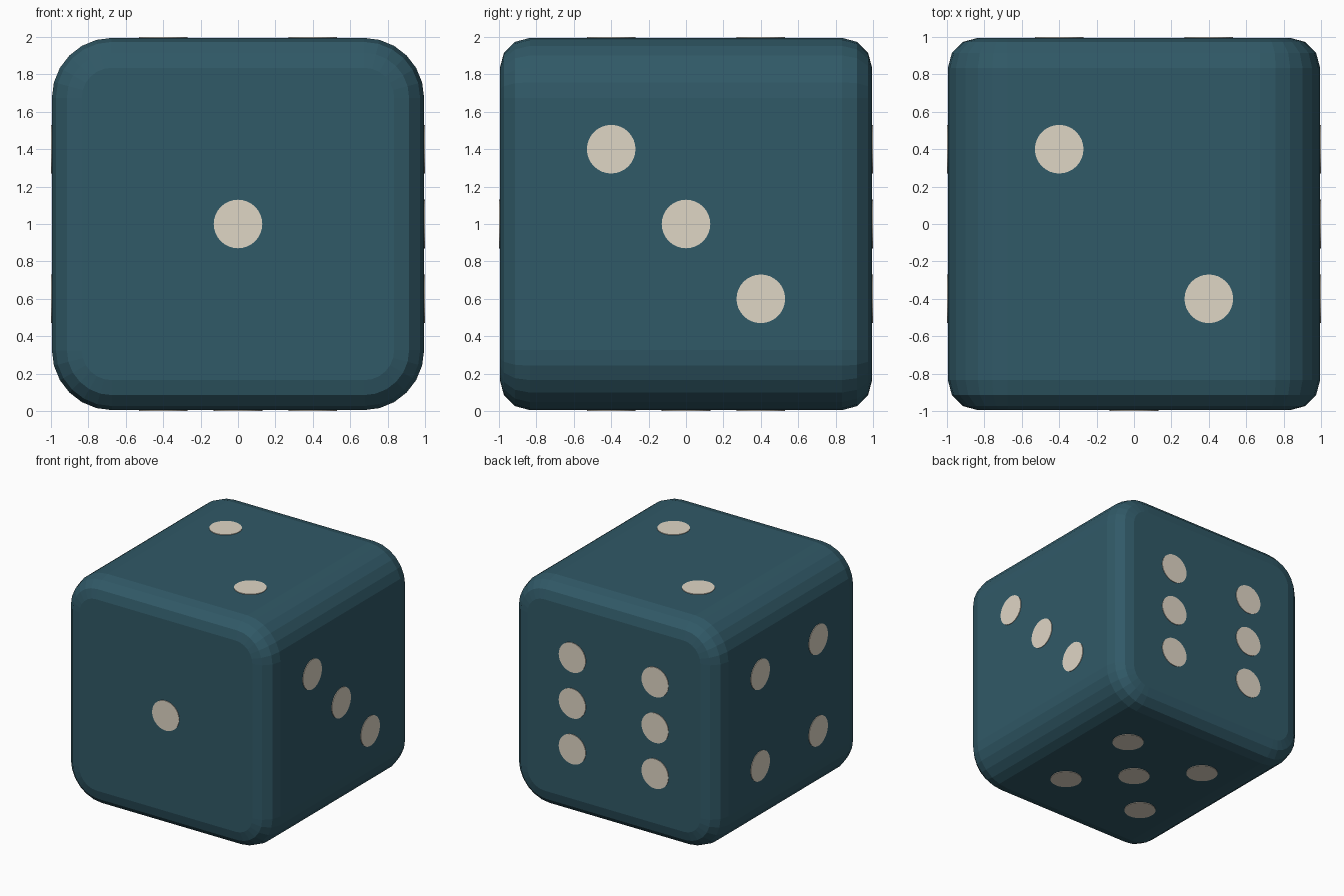
import bpy, bmesh
from math import sin, cos, pi
from mathutils import Matrix, Vector

if "Cube" in bpy.data.objects:
    bpy.data.objects.remove(bpy.data.objects["Cube"])

HALF, CORNER, BEVEL = 0.995, 0.32, 0.16   # body half size, long-edge radius, end bevel
PIP_R, PIP_OUT, PIP_DEEP = 0.13, 0.005, 0.015


def material(name, colour):
    m = bpy.data.materials.new(name)
    m.diffuse_color = (*colour, 1)
    m.use_nodes = True
    m.node_tree.nodes["Principled BSDF"].inputs["Base Color"].default_value = m.diffuse_color
    return m


def add_object(name, bm, mat):
    bmesh.ops.recalc_face_normals(bm, faces=bm.faces)
    me = bpy.data.meshes.new(name)
    bm.to_mesh(me)
    bm.free()
    me.materials.append(mat)
    ob = bpy.data.objects.new(name, me)
    bpy.context.collection.objects.link(ob)
    return ob


def rounded_square(inset):
    """Outline in x/z: six segments per corner, around z = 1."""
    core, r = HALF - CORNER, CORNER - inset
    pts = []
    for q, (sx, sz) in enumerate([(1, 1), (-1, 1), (-1, -1), (1, -1)]):
        for i in range(7):
            a = (q + i / 6) * pi / 2
            pts.append((sx * core + r * cos(a), 1 + sz * core + r * sin(a)))
    return pts


teal = material("teal", (0.03, 0.10, 0.135))
ivory = material("ivory", (0.74, 0.67, 0.56))

# Body: rounded square prism with a three-segment bevel at front and back
half_rings = [(HALF - BEVEL * (1 - sin(t * pi / 6)), BEVEL * (1 - cos(t * pi / 6)))
              for t in range(4)]
rings = [(-y, ins) for y, ins in reversed(half_rings)] + half_rings
bm = bmesh.new()
loops = [[bm.verts.new((x, y, z)) for x, z in rounded_square(ins)] for y, ins in rings]
n = len(loops[0])
for a, b in zip(loops, loops[1:]):
    for i in range(n):
        j = (i + 1) % n
        bm.faces.new((a[i], a[j], b[j], b[i]))
bm.faces.new(loops[0])
bm.faces.new(loops[-1])
add_object("die_body", bm, teal)

# Pips: thin discs on each face, given as (u, v) offsets
D = 0.4
corners = [(u, v) for u in (-D, D) for v in (-D, D)]
X, Y, Z = Vector((1, 0, 0)), Vector((0, 1, 0)), Vector((0, 0, 1))
faces = {
    "front_pip": (-Y, X, Z, [(0, 0)]),
    "top_pips": (Z, X, Y, [(-D, D), (D, -D)]),
    "right_pips": (X, Y, Z, [(-D, D), (0, 0), (D, -D)]),
    "left_pips": (-X, -Y, Z, corners),
    "bottom_pips": (-Z, X, -Y, corners + [(0, 0)]),
    "back_pips": (Y, -X, Z, corners + [(-D, 0), (D, 0)]),
}
depth = PIP_OUT + PIP_DEEP
for name, (normal, u, v, spots) in faces.items():
    bm = bmesh.new()
    turn = Matrix((u, v, normal)).transposed().to_4x4()
    for a, b in spots:
        pos = Z + u * a + v * b + normal * (HALF + PIP_OUT - depth / 2)
        bmesh.ops.create_cone(bm, cap_ends=True, segments=32, radius1=PIP_R,
                              radius2=PIP_R, depth=depth,
                              matrix=Matrix.Translation(pos) @ turn)
    add_object(name, bm, ivory)
